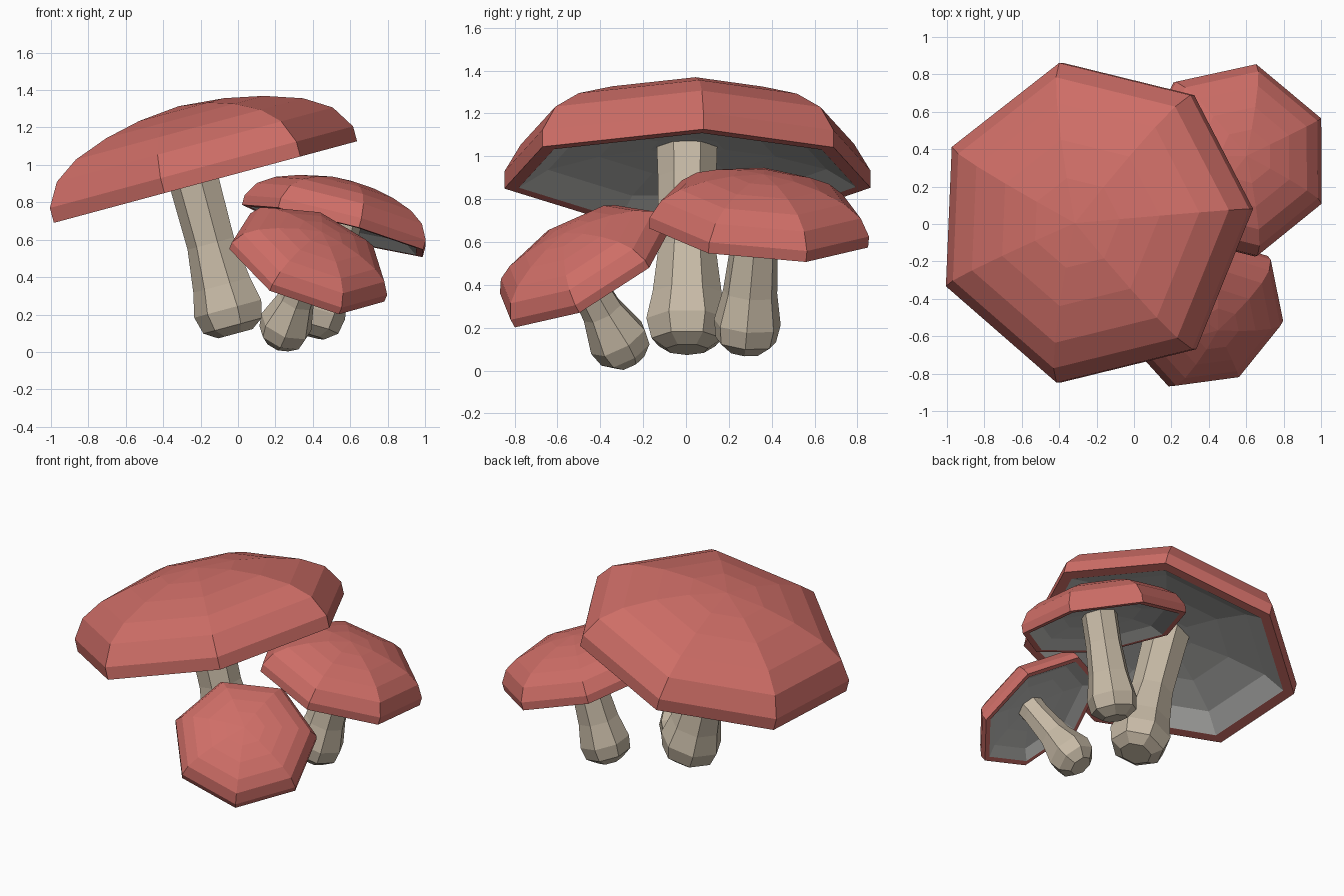
import bpy, bmesh, math
from mathutils import Vector, Matrix

if "Cube" in bpy.data.objects:
    bpy.data.objects.remove(bpy.data.objects["Cube"])


def material(name, rgb):
    m = bpy.data.materials.new(name)
    m.diffuse_color = (*rgb, 1)
    m.use_nodes = True
    m.node_tree.nodes["Principled BSDF"].inputs["Base Color"].default_value = m.diffuse_color
    return m


RED = material("cap_red", (0.62, 0.155, 0.135))
GREY = material("underside_grey", (0.48, 0.48, 0.465))
TAN = material("stem_tan", (0.57, 0.49, 0.38))
SIDES = 7


def lathe(name, profile, mats, frame, jitter=None, split=None):
    """Faceted 7-sided revolve of (radius, height) points; bands from
    index `split` onward get the second material."""
    jitter = jitter or [0] * SIDES
    angles = [2 * math.pi * i / SIDES + math.radians(j) for i, j in enumerate(jitter)]
    bm = bmesh.new()
    rings = []
    for r, h in profile:
        if r == 0:
            rings.append([bm.verts.new((0, 0, h))] * SIDES)
        else:
            rings.append([bm.verts.new((r * math.cos(a), r * math.sin(a), h)) for a in angles])
    for k in range(len(rings) - 1):
        lo, hi = rings[k], rings[k + 1]
        for i in range(SIDES):
            j = (i + 1) % SIDES
            quad = list(dict.fromkeys([lo[i], lo[j], hi[j], hi[i]]))
            face = bm.faces.new(quad)
            if split is not None and k >= split:
                face.material_index = 1
    bmesh.ops.recalc_face_normals(bm, faces=bm.faces)
    mesh = bpy.data.meshes.new(name)
    bm.to_mesh(mesh)
    bm.free()
    for m in mats:
        mesh.materials.append(m)
    ob = bpy.data.objects.new(name, mesh)
    ob.matrix_world = frame
    bpy.context.collection.objects.link(ob)


# Unit profile: crown, down over the rim, then the shallow hollow underside
CAP = [(0, .495), (.28, .47), (.52, .42), (.75, .342), (.91, .24), (1.0, .095),
       (1.0, 0), (.92, 0), (.76, .09), (.48, .145), (.2, .168), (0, .172)]
RIM_INNER = 7


def mushroom(name, centre, axis, corner, radius, tall, stem, shift, jitter=None):
    # frame: z along the stem axis, x toward one corner of the rim
    z = Vector(axis).normalized()
    x = Vector(corner)
    x = (x - z * x.dot(z)).normalized()
    frame = Matrix.Translation(centre) @ Matrix((x, z.cross(x), z)).transposed().to_4x4()
    cap = [(r * radius, h * radius * tall) for r, h in CAP]
    lathe(name + "_cap", cap, [RED, GREY], frame, jitter, RIM_INNER)
    bottom, top = stem[0][1], stem[-1][1]
    stem_frame = Matrix.Translation(shift) @ frame @ Matrix.Rotation(math.pi / SIDES, 4, 'Z')
    lathe(name + "_stem", [(0, bottom)] + stem + [(0, top)], [TAN], stem_frame)


# Large mushroom leaning left
mushroom("large", (-.205, .005, .90), (-.26, 0, .966), (1, 0, .27), .875, .99,
         [(.10, -.83), (.17, -.785), (.195, -.69), (.165, -.56), (.135, -.33),
          (.14, 0), (.145, .15)], (-.02, 0, 0),
         jitter=[5, 0, -1, -2, -3, 0, 1])

# Medium mushroom at the back right
a = math.pi / SIDES
mushroom("medium", (.53, .34, .65), (.27, .09, 1), (math.cos(a), math.sin(a), -.3), .527, 1.06,
         [(.08, -.585), (.145, -.535), (.16, -.45), (.13, -.3), (.115, -.1), (.115, .1)],
         (.005, -.015, 0))

# Small mushroom leaning to the front right
mushroom("small", (.372, -.465, .458), (.34, -.46, .82), (.168, -.335, -.258), .453, 1.0,
         [(.075, -.505), (.13, -.455), (.145, -.38), (.10, -.22), (.085, 0), (.09, .085)],
         (.015, -.025, 0))
